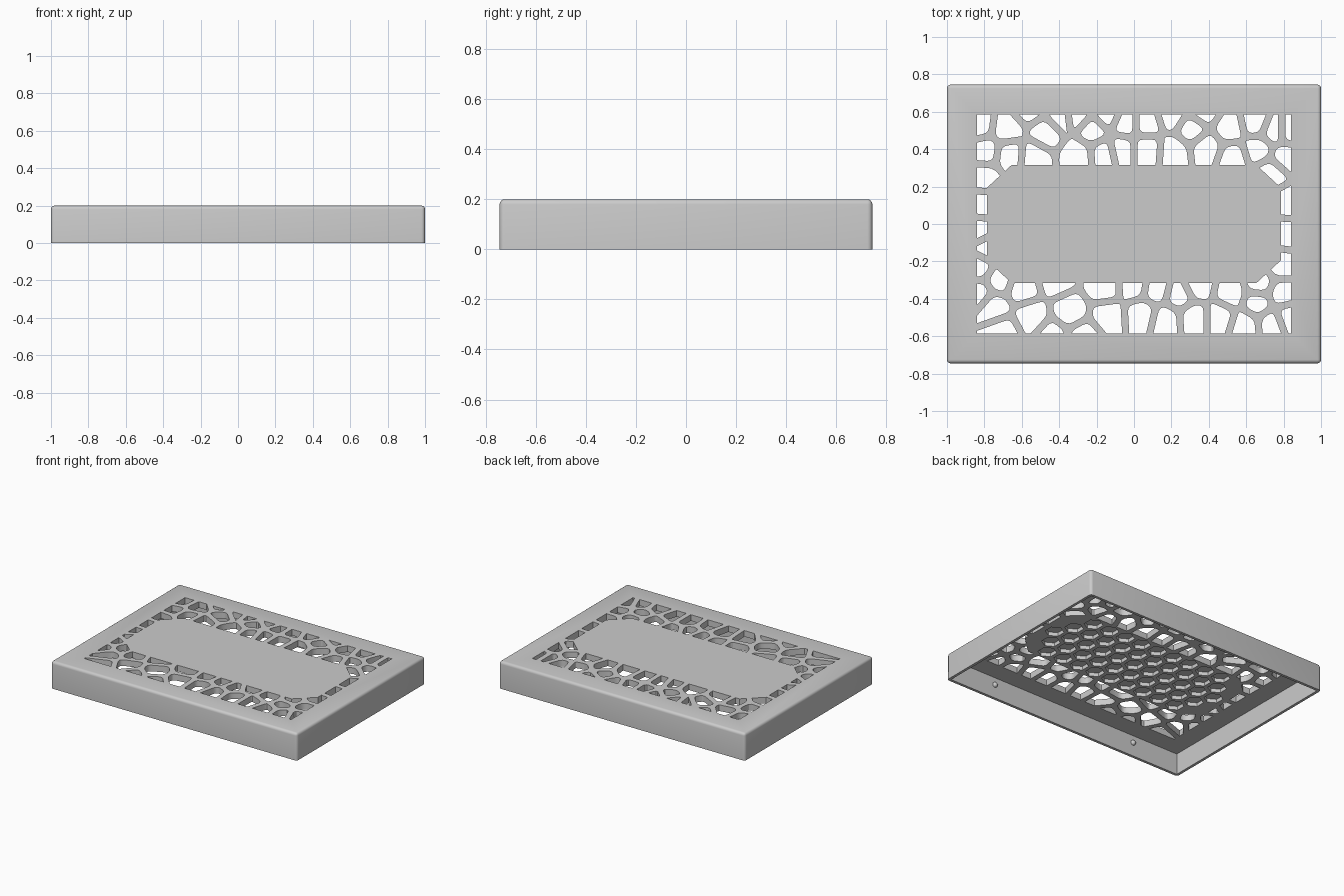
import bpy, bmesh, math
from mathutils import Vector

cube = bpy.data.objects.get("Cube")
if cube:
    bpy.data.objects.remove(cube, do_unlink=True)

HALF_X, HALF_Y, HEIGHT = 1.0, 0.745, 0.2
WALL, CEILING = 0.02, 0.155
STRUT = 0.019

grey = bpy.data.materials.new("plain grey")
grey.use_nodes = True
grey.diffuse_color = (0.6, 0.6, 0.6, 1)
grey.node_tree.nodes["Principled BSDF"].inputs["Base Color"].default_value = (0.6, 0.6, 0.6, 1)


def make_object(name, bm):
    bmesh.ops.recalc_face_normals(bm, faces=bm.faces)
    mesh = bpy.data.meshes.new(name)
    bm.to_mesh(mesh)
    bm.free()
    mesh.materials.append(grey)
    obj = bpy.data.objects.new(name, mesh)
    bpy.context.collection.objects.link(obj)
    return obj


def activate(obj):
    bpy.ops.object.select_all(action="DESELECT")
    obj.select_set(True)
    bpy.context.view_layer.objects.active = obj


def add_prism(bm, outline, low, high):
    bottom = [bm.verts.new((p[0], p[1], low)) for p in outline]
    top = [bm.verts.new((p[0], p[1], high)) for p in outline]
    bm.faces.new(bottom[::-1])
    bm.faces.new(top)
    for i in range(len(outline)):
        j = (i + 1) % len(outline)
        bm.faces.new((bottom[i], bottom[j], top[j], top[i]))


def prisms(name, outlines, low, high):
    bm = bmesh.new()
    for outline in outlines:
        add_prism(bm, outline, low, high)
    return make_object(name, bm)


def subtract(obj, cutter):
    mod = obj.modifiers.new("cut", "BOOLEAN")
    mod.operation, mod.solver, mod.object = "DIFFERENCE", "EXACT", cutter
    activate(obj)
    bpy.ops.object.modifier_apply(modifier=mod.name)
    bpy.data.objects.remove(cutter, do_unlink=True)


def rectangle(x, y):
    return [Vector(p) for p in ((-x, -y), (x, -y), (x, y), (-x, y))]


def clip(poly, point, normal):
    """Keep the side of a convex outline that lies behind a line."""
    result = []
    for a, b in zip(poly, poly[1:] + poly[:1]):
        da, db = (a - point).dot(normal), (b - point).dot(normal)
        if da <= 0:
            result.append(a)
        if da * db < 0:
            result.append(a.lerp(b, da / (da - db)))
    return result


def round_corners(poly, radius):
    result = []
    for i, p in enumerate(poly):
        ends = []
        for q in (poly[i - 1], poly[(i + 1) % len(poly)]):
            length = max((q - p).length, 1e-6)
            ends.append(p.lerp(q, min(radius / length, 0.4)))
        for t in (0, 0.33, 0.67, 1):
            result.append(ends[0].lerp(p, t).lerp(p.lerp(ends[1], t), t))
    return result


def area(poly):
    return abs(sum(a.cross(b) for a, b in zip(poly, poly[1:] + poly[:1]))) / 2


# Shell with rounded upper and upright edges, hollow underneath
bm = bmesh.new()
add_prism(bm, rectangle(HALF_X, HALF_Y), 0, HEIGHT)
bmesh.ops.bevel(bm, geom=[e for e in bm.edges if max(v.co.z for v in e.verts) > 0.1],
                offset=0.02, segments=4, profile=0.5, affect="EDGES")
lid = make_object("lid_shell", bm)
subtract(lid, prisms("hollow", [rectangle(HALF_X - WALL, HALF_Y - WALL)], -0.1, CEILING))

# Irregular cells: centres in hundredths, back band, sides, front band
centres = [
    (-83, 53), (-68, 51), (-80, 39), (-66, 37), (-56, 62), (-47, 49), (-54, 36),
    (-39, 57), (-30, 37), (-31, 58), (-22, 50), (-16, 38), (-14, 58), (-5, 54),
    (-7, 40), (7, 54), (7, 40), (20, 58), (21, 39), (31, 51), (39, 41), (37, 60),
    (51, 51), (53, 36), (65, 54), (66, 40), (75, 50), (83, 50), (81, 36),
    (73, 27), (82, 11), (81, -5), (79, -22), (-81, 25), (-82, 10), (-83, -3),
    (-78, -13), (-83, -23), (-72, -30), (-83, -37), (-75, -44), (-70, -58),
    (-55, -50), (-60, -34), (-42, -29), (-34, -47), (-44, -60), (-27, -60),
    (-16, -34), (-14, -49), (0, -33), (4, -48), (12, -35), (17, -51), (24, -38),
    (32, -50), (34, -33), (46, -50), (52, -37), (59, -54), (66, -42), (74, -53),
    (82, -50), (67, -32), (79, -37)]
seeds = [Vector(c) / 100 for c in centres]
window = Vector((0.84, 0.585))
cells = []
for seed in seeds:
    cell = rectangle(1.0, 0.8)
    for other in seeds:
        if other is not seed:
            normal = (other - seed).normalized()
            cell = clip(cell, (seed + other) / 2 - normal * STRUT, normal)
    if len(cell) < 3:
        continue
    cell = round_corners(cell, 0.03)
    for sign in (-1, 1):
        for axis in (Vector((sign, 0)), Vector((0, sign))):
            cell = clip(cell, axis * abs(axis.dot(window)), axis)
    if len(cell) > 2 and area(cell) > 0.0004:
        cells.append(cell)
cell_cutter = prisms("cell_cutter", cells, 0.1, 0.3)

# Solid chamfered centre panel is kept out of the cells
quarter = [(0.785, 0.195), (0.655, 0.315)]
panel = (quarter + [(-x, y) for x, y in quarter[::-1]]
         + [(-x, -y) for x, y in quarter] + [(x, -y) for x, y in quarter[::-1]])
subtract(cell_cutter, prisms("panel_keep", [panel], 0.05, 0.35))
subtract(lid, cell_cutter)

# Honeycomb pockets under the centre panel
pitch, radius = 0.138, 0.064
hexes = []
for row in range(-2, 3):
    for col in range(-6, 7):
        x, y = (col + 0.5 * (row % 2)) * pitch, row * pitch * 0.866
        if abs(x) < 0.72 and abs(x) + abs(y) < 0.88:
            hexes.append([(x + radius * math.sin(k * math.pi / 3),
                           y + radius * math.cos(k * math.pi / 3)) for k in range(6)])
subtract(lid, prisms("pocket_cutter", hexes, 0.1, CEILING + 0.027))
activate(lid)
bpy.ops.object.shade_smooth_by_angle(angle=math.radians(30))

# Snap bumps inside the long walls
for side, y in (("front", -1), ("back", 1)):
    for hand, x in (("left", 0.6), ("right", -0.6)):
        bm = bmesh.new()
        bmesh.ops.create_uvsphere(bm, u_segments=16, v_segments=10, radius=0.019)
        bump = make_object(side + "_" + hand + "_bump", bm)
        bump.location = (x, y * (HALF_Y - WALL), 0.1)
        activate(bump)
        bpy.ops.object.shade_smooth()
